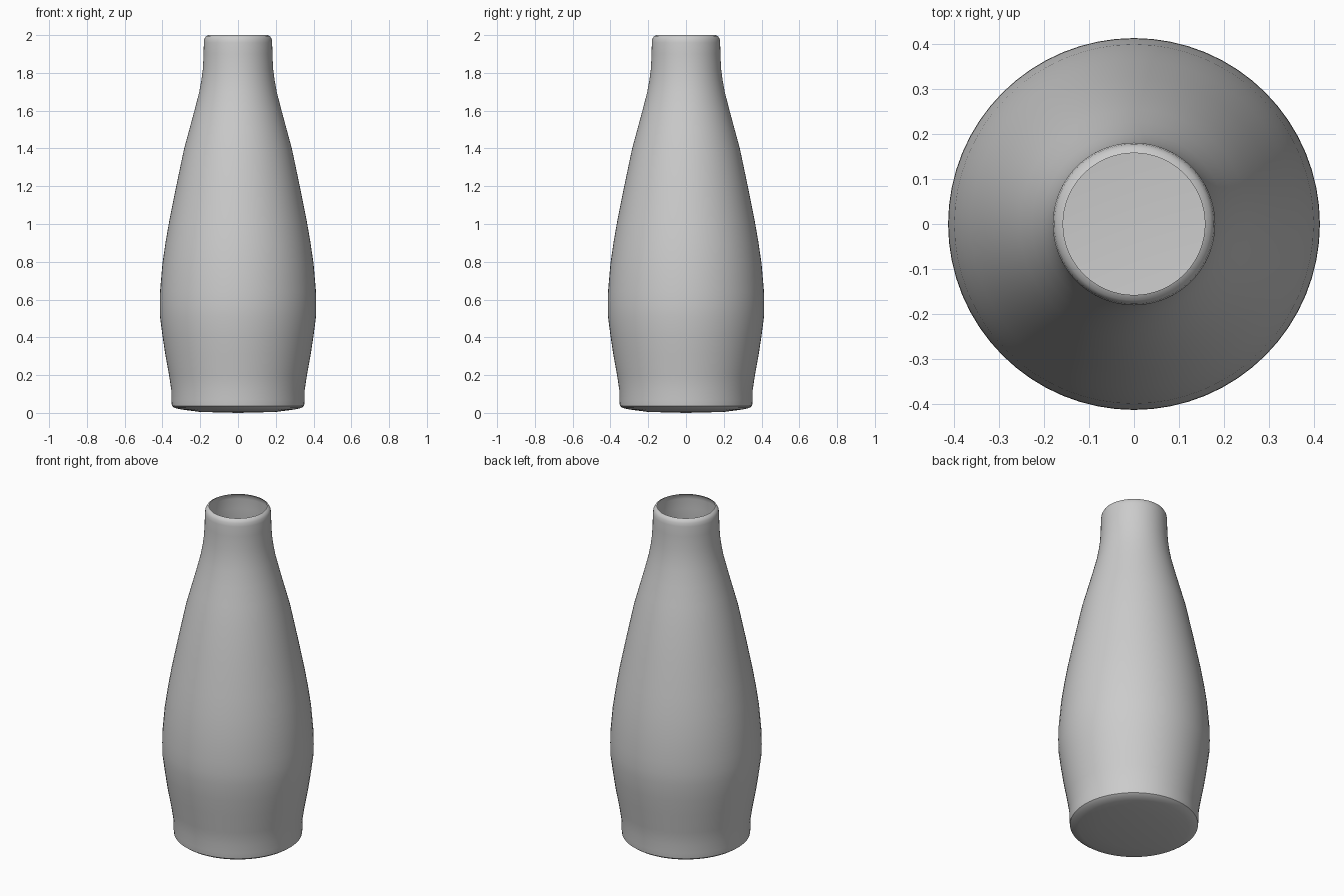
import bpy, bmesh, math

if "Cube" in bpy.data.objects:
    bpy.data.objects.remove(bpy.data.objects["Cube"])

SEGMENTS = 64

# Bottle outline (radius, height), from the rounded base up to the open mouth
PROFILE = [
    (0.20, 0.005), (0.30, 0.018), (0.335, 0.026), (0.35, 0.037),
    (0.353, 0.07), (0.353, 0.12), (0.365, 0.20), (0.385, 0.31), (0.40, 0.41),
    (0.413, 0.51), (0.414, 0.57), (0.413, 0.64), (0.40, 0.79), (0.384, 0.90),
    (0.365, 1.01), (0.327, 1.20), (0.285, 1.40), (0.255, 1.51),
    (0.228, 1.61), (0.205, 1.70), (0.194, 1.76), (0.186, 1.82),
    (0.182, 1.90), (0.181, 1.96), (0.178, 1.98), (0.170, 1.994), (0.158, 2.0),
]

bm = bmesh.new()


def ring(radius, height):
    return [bm.verts.new((radius * math.cos(math.tau * i / SEGMENTS),
                          radius * math.sin(math.tau * i / SEGMENTS), height))
            for i in range(SEGMENTS)]


rings = [ring(r, z) for r, z in PROFILE]

# Thin wall, open at the mouth
for low, high in zip(rings, rings[1:]):
    for i in range(SEGMENTS):
        j = (i + 1) % SEGMENTS
        bm.faces.new((low[i], low[j], high[j], high[i]))

# Base closed with a triangle fan
centre = bm.verts.new((0, 0, 0))
for i in range(SEGMENTS):
    bm.faces.new((centre, rings[0][(i + 1) % SEGMENTS], rings[0][i]))

mesh = bpy.data.meshes.new("bottle")
bm.to_mesh(mesh)
bm.free()
bottle = bpy.data.objects.new("bottle", mesh)
bpy.context.collection.objects.link(bottle)

# Smooth body with a crisp base edge
bpy.context.view_layer.objects.active = bottle
bottle.select_set(True)
bpy.ops.object.shade_smooth_by_angle(angle=math.radians(40))
